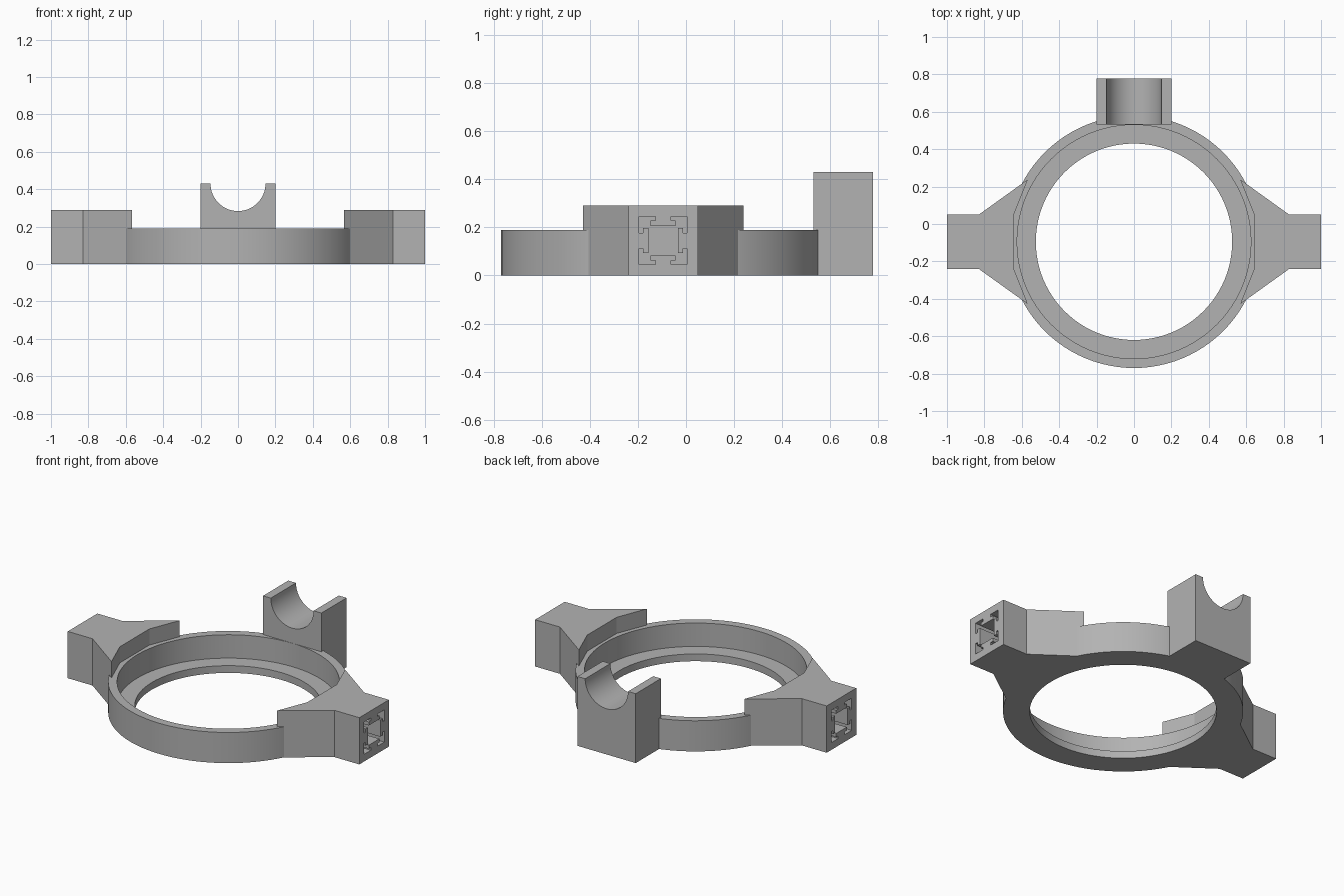
import bpy, bmesh
from math import sin, cos, pi, radians
from mathutils import Vector, Matrix

if "Cube" in bpy.data.objects:
    bpy.data.objects.remove(bpy.data.objects["Cube"])

CY = -0.095          # ring centre along y
ARM_TOP = 0.29

grey = bpy.data.materials.new("plain grey")
grey.use_nodes = True
grey.diffuse_color = (0.45, 0.45, 0.45, 1)
grey.node_tree.nodes["Principled BSDF"].inputs["Base Color"].default_value = grey.diffuse_color


def finish(name, bm):
    """Turn a bmesh into a named grey object with sharp edges kept."""
    bmesh.ops.recalc_face_normals(bm, faces=bm.faces)
    mesh = bpy.data.meshes.new(name)
    bm.to_mesh(mesh)
    bm.free()
    obj = bpy.data.objects.new(name, mesh)
    bpy.context.collection.objects.link(obj)
    mesh.materials.append(grey)
    return obj


def smooth(obj):
    bpy.ops.object.select_all(action='DESELECT')
    obj.select_set(True)
    bpy.context.view_layer.objects.active = obj
    bpy.ops.object.shade_smooth_by_angle(angle=radians(30))


def prism(name, points, offset):
    """Extrude a closed outline of 3D points by an offset."""
    bm = bmesh.new()
    face = bm.faces.new([bm.verts.new(p) for p in points])
    ext = bmesh.ops.extrude_face_region(bm, geom=[face], use_keep_orig=True)
    moved = [v for v in ext["geom"] if isinstance(v, bmesh.types.BMVert)]
    bmesh.ops.translate(bm, vec=Vector(offset), verts=moved)
    return finish(name, bm)


# Ring: stepped section with an inner ledge, turned about its centre
section = [(0.525, 0), (0.675, 0), (0.675, 0.19), (0.625, 0.19), (0.625, 0.045), (0.525, 0.045)]
bm = bmesh.new()
verts = [bm.verts.new((r, CY, z)) for r, z in section]
edges = [bm.edges.new((verts[i - 1], verts[i])) for i in range(len(verts))]
bmesh.ops.spin(bm, geom=verts + edges, cent=(0, CY, 0), axis=(0, 0, 1),
               angle=2 * pi, steps=96, use_merge=True)
bmesh.ops.remove_doubles(bm, verts=bm.verts, dist=0.0001)
smooth(finish("ring", bm))

# Saddle post: block with a half-round notch in its top
notch = [(0.147 * cos(a), 0.43 - 0.147 * sin(a)) for a in (pi * i / 32 for i in range(33))]
profile = [(-0.2, 0), (0.2, 0), (0.2, 0.43)] + notch + [(-0.2, 0.43)]
smooth(prism("saddle_post", [(x, 0.531, z) for x, z in profile], (0, 0.247, 0)))

# Slotted bar outline for the sockets: one side turned four times
side = [(-0.1, 0.1), (-0.032, 0.1), (-0.032, 0.083), (-0.052, 0.083), (-0.052, 0.061),
        (0.052, 0.061), (0.052, 0.083), (0.032, 0.083), (0.032, 0.1)]
bar = []
for turn in range(4):
    bar += side
    side = [(z, -y) for y, z in side]

# Arms: flared blocks with a socket sunk into the outer end
half = [(1.0, 0.145), (0.83, 0.145), (0.568, 0.333), (0.643, 0.144)]
outline = half + [(x, -y) for x, y in reversed(half)]
for name, s in (("left_arm", 1), ("right_arm", -1)):
    arm = prism(name, [(s * x, CY + y, 0) for x, y in outline], (0, 0, ARM_TOP))
    cutter = prism("socket_cutter", [(s * 0.83, CY + y, ARM_TOP / 2 + z) for y, z in bar],
                   (s * 0.2, 0, 0))
    cutter.hide_render = True
    cut = arm.modifiers.new("socket", 'BOOLEAN')
    cut.operation = 'DIFFERENCE'
    cut.solver = 'EXACT'
    cut.object = cutter
    bpy.ops.object.select_all(action='DESELECT')
    arm.select_set(True)
    bpy.context.view_layer.objects.active = arm
    bpy.ops.object.modifier_apply(modifier=cut.name)
    bpy.data.objects.remove(cutter)
